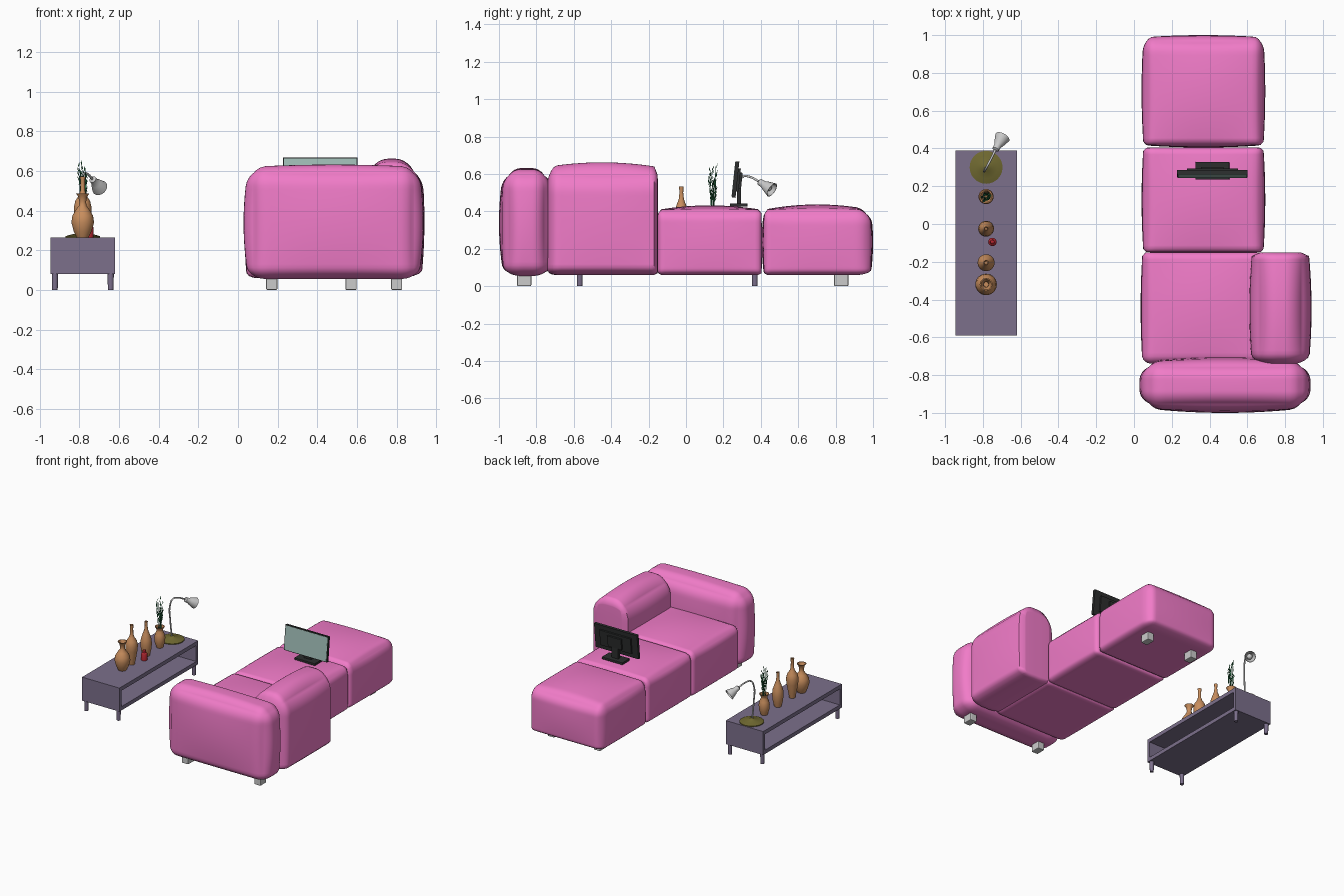
import bpy, bmesh, math, random
from mathutils import Vector, Matrix

if "Cube" in bpy.data.objects:
    bpy.data.objects.remove(bpy.data.objects["Cube"])

random.seed(4)


def mat(name, rgb):
    m = bpy.data.materials.new(name)
    m.diffuse_color = (*rgb, 1)
    m.use_nodes = True
    m.node_tree.nodes["Principled BSDF"].inputs["Base Color"].default_value = m.diffuse_color
    return m


PINK = mat("pink_fabric", (0.88, 0.2, 0.58))
WOOD = mat("mauve_wood", (0.2, 0.16, 0.26))
CLAY = mat("clay", (0.58, 0.27, 0.11))
OLIVE = mat("olive", (0.16, 0.14, 0.03))
DARK = mat("black_plastic", (0.025, 0.027, 0.027))
SCREEN = mat("screen", (0.36, 0.52, 0.48))
RED = mat("red_wax", (0.45, 0.02, 0.03))
GREEN = mat("leaf_green", (0.02, 0.17, 0.06))


def finish(bm, name, material=None, smooth=None):
    bmesh.ops.recalc_face_normals(bm, faces=bm.faces[:])
    me = bpy.data.meshes.new(name)
    bm.to_mesh(me)
    bm.free()
    ob = bpy.data.objects.new(name, me)
    bpy.context.collection.objects.link(ob)
    if material:
        me.materials.append(material)
    if smooth:
        bpy.ops.object.select_all(action='DESELECT')
        ob.select_set(True)
        bpy.context.view_layer.objects.active = ob
        bpy.ops.object.shade_smooth_by_angle(angle=math.radians(smooth))
    return ob


def box(name, lo, hi, material=None, bevel=0.0):
    lo, hi = Vector(lo), Vector(hi)
    bm = bmesh.new()
    bmesh.ops.create_cube(bm, size=1)
    for v in bm.verts:
        v.co = (lo + hi) / 2 + v.co * (hi - lo)
    if bevel:
        bmesh.ops.bevel(bm, geom=bm.edges[:], offset=bevel, segments=2, affect='EDGES', profile=0.5)
    return finish(bm, name, material)


def lathe(name, profile, loc, material=None, n=28, axis=None, smooth=40):
    """Revolve (radius, height) points; axis tilts the z direction."""
    bm = bmesh.new()
    rot = Vector((0, 0, 1)).rotation_difference(Vector(axis or (0, 0, 1))).to_matrix()
    rings = [[bm.verts.new(Vector(loc) + rot @ Vector((r * math.cos(2 * math.pi * i / n),
              r * math.sin(2 * math.pi * i / n), z))) for i in range(n)] for r, z in profile]
    for a, b in zip(rings, rings[1:]):
        for i in range(n):
            bm.faces.new((a[i], a[(i + 1) % n], b[(i + 1) % n], b[i]))
    bm.faces.new(rings[0])
    bm.faces.new(rings[-1])
    return finish(bm, name, material, smooth)


def tube(name, points, radius, material=None):
    cu = bpy.data.curves.new(name, 'CURVE')
    cu.dimensions = '3D'
    cu.bevel_depth, cu.bevel_resolution, cu.use_fill_caps = radius, 2, True
    cu.resolution_u = 6
    sp = cu.splines.new('BEZIER')
    sp.bezier_points.add(len(points) - 1)
    for bp, p in zip(sp.bezier_points, points):
        bp.co = p
        bp.handle_left_type = bp.handle_right_type = 'AUTO'
    ob = bpy.data.objects.new(name, cu)
    bpy.context.collection.objects.link(ob)
    if material:
        cu.materials.append(material)
    return ob


def cushion(name, lo, hi, rx, ry, rz, bulge):
    """Puffy rounded box; radii are (negative side, positive side) per axis."""
    lo, hi, bulge = Vector(lo), Vector(hi), Vector(bulge)
    rad = (rx, ry, rz)
    bm = bmesh.new()
    bmesh.ops.create_cube(bm, size=2)
    bmesh.ops.subdivide_edges(bm, edges=bm.edges[:], cuts=29, use_grid_fill=True)
    a, b = lo + bulge, hi - bulge
    a.z = lo.z
    for v in bm.verts:
        u = v.co.copy()
        c, d, r = Vector(), Vector(), Vector()
        for i in range(3):
            p = a[i] + (u[i] + 1) / 2 * (b[i] - a[i])
            c[i] = min(max(p, a[i] + rad[i][0]), b[i] - rad[i][1])
            r[i] = rad[i][0] if p < c[i] else rad[i][1]
            d[i] = (p - c[i]) / r[i]
        if d.length > 1e-6:
            d *= max(abs(k) for k in d) / d.length
        q = Vector([c[i] + d[i] * r[i] for i in range(3)])
        for i in range(3):
            if i == 2 and u.z < 0:
                continue
            j, k = (i + 1) % 3, (i + 2) % 3
            q[i] += u[i] * bulge[i] * (1 - u[j] ** 2) * (1 - u[k] ** 2)
        v.co = q
    return finish(bm, name, PINK, 60)


# Sofa cushions
S = 0.006
cushion("ottoman_seat", (0.04, 0.405, 0.06), (0.695, 1.0, 0.437),
        (0.05, 0.05), (S, 0.08), (0.03, 0.08), (0.01, 0.012, 0.028))
cushion("middle_seat", (0.04, -0.15, 0.06), (0.695, 0.405, 0.432),
        (0.05, 0.05), (S, S), (0.03, 0.06), (0.01, 0, 0.024))
cushion("corner_seat", (0.035, -0.74, 0.06), (0.69, -0.15, 0.432),
        (0.05, 0.05), (0.04, S), (0.03, 0.06), (0.01, 0, 0.024))
cushion("armrest", (0.61, -0.748, 0.06), (0.94, -0.15, 0.662),
        (0.13, 0.13), (0.06, S), (0.04, 0.14), (0.015, 0, 0.025))
cushion("backrest", (0.028, -1.0, 0.055), (0.935, -0.705, 0.632),
        (0.09, 0.09), (0.09, 0.09), (0.06, 0.1), (0.025, 0.025, 0.012))

# Sofa feet
for x, y in ((0.17, 0.83), (0.57, 0.83), (0.17, -0.865), (0.80, -0.865)):
    box("sofa_foot", (x - 0.028, y - 0.038, 0), (x + 0.028, y + 0.038, 0.075), bevel=0.006)

# Low open shelf table
X0, X1, Y0, Y1 = -0.945, -0.62, -0.59, 0.39
box("table_top", (X0, Y0, 0.235), (X1, Y1, 0.265), WOOD)
box("table_bottom", (X0, Y0, 0.08), (X1, Y1, 0.11), WOOD)
for y in (Y0, Y1 - 0.025):
    box("table_side", (X0, y, 0.11), (X1, y + 0.025, 0.235), WOOD)
for x in (X0 + 0.022, X1 - 0.022):
    for y in (Y0 + 0.022, Y1 - 0.022):
        lathe("table_leg", [(0.014, 0), (0.016, 0.08)], (x, y, 0), WOOD, 16)

# Vases
T = 0.265
VX = -0.783
lathe("round_vase", [(0.03, 0), (0.045, 0.03), (0.057, 0.075), (0.052, 0.11), (0.034, 0.14), (0.019, 0.16),
      (0.017, 0.18), (0.022, 0.205), (0.034, 0.222), (0.028, 0.222), (0.014, 0.195), (0.013, 0.16)],
      (VX, -0.32, T), CLAY)
lathe("tall_vase", [(0.022, 0), (0.03, 0.04), (0.042, 0.11), (0.045, 0.15), (0.037, 0.185), (0.02, 0.21),
      (0.012, 0.235), (0.011, 0.28), (0.014, 0.308), (0.01, 0.308), (0.008, 0.25)], (VX, -0.205, T), CLAY)
lathe("bottle_vase", [(0.026, 0), (0.036, 0.04), (0.042, 0.09), (0.038, 0.13), (0.025, 0.17), (0.014, 0.2),
      (0.01, 0.235), (0.012, 0.267), (0.008, 0.267), (0.006, 0.22)], (VX, -0.025, T), CLAY)
lathe("plant_vase", [(0.024, 0), (0.036, 0.035), (0.04, 0.075), (0.034, 0.105), (0.024, 0.128), (0.023, 0.14),
      (0.036, 0.162), (0.03, 0.162), (0.019, 0.14), (0.018, 0.12)], (VX, 0.145, T), CLAY)

# Plant sprigs: thin stems with small pointed leaves
bm = bmesh.new()
for s in range(9):
    ang = s * 2.4
    base = Vector((VX, 0.145, 0.39)) + 0.008 * Vector((math.cos(ang), math.sin(ang), 0))
    tip = Vector((VX, 0.145, random.uniform(0.54, 0.64)))
    tip += random.uniform(0.012, 0.03) * Vector((math.cos(ang), math.sin(ang), 0))
    M = Matrix.Translation((base + tip) / 2) @ (tip - base).to_track_quat('Z', 'Y').to_matrix().to_4x4()
    bmesh.ops.create_cone(bm, cap_ends=True, segments=5, radius1=0.002, radius2=0.001,
                          depth=(tip - base).length, matrix=M)
    for k in range(7):
        p = base.lerp(tip, 0.35 + 0.1 * k)
        la = random.uniform(0, 6.28)
        out = Vector((math.cos(la) * 0.4, math.sin(la) * 0.4, 1)).normalized()
        side = out.cross(Vector((math.cos(la), math.sin(la), 0))).normalized() * 0.004
        bm.faces.new([bm.verts.new(q) for q in (p, p + out * 0.015 + side, p + out * 0.032, p + out * 0.015 - side)])
finish(bm, "plant", GREEN)

# Candle
lathe("candle", [(0.022, 0), (0.022, 0.05), (0.019, 0.055), (0.012, 0.06), (0.011, 0.075), (0.004, 0.08)],
      (-0.75, -0.095, T), RED, 20)

# Desk lamp
lathe("lamp_base", [(0.087, 0), (0.087, 0.006), (0.06, 0.014), (0.02, 0.022), (0.01, 0.03)],
      (-0.783, 0.3, T), OLIVE, 40)
HEAD = (-0.735, 0.39, 0.56)
tube("lamp_neck", [(-0.783, 0.3, T), (-0.79, 0.285, 0.42), (-0.79, 0.283, 0.54), (-0.778, 0.305, 0.586),
     (-0.757, 0.345, 0.583), HEAD], 0.006)
lathe("lamp_shade", [(0.01, 0), (0.018, 0.006), (0.02, 0.035), (0.026, 0.045), (0.041, 0.092),
      (0.038, 0.092), (0.022, 0.048), (0.012, 0.046)], HEAD, None, 28, (0.42, 0.76, -0.5))
lathe("lamp_bulb", [(0.01, 0.04), (0.019, 0.055), (0.021, 0.068), (0.014, 0.08), (0.003, 0.084)],
      HEAD, None, 20, (0.42, 0.76, -0.5))

# Monitor, leaning back slightly about its centre
panel = [box("monitor_frame", (-0.187, -0.01, -0.097), (0.187, 0.01, 0.097), DARK),
         box("monitor_screen", (-0.182, -0.012, -0.092), (0.182, -0.009, 0.092), SCREEN),
         box("monitor_back", (-0.135, 0.01, -0.062), (0.135, 0.022, 0.062), DARK),
         box("monitor_mount", (-0.06, 0.022, -0.045), (0.06, 0.034, 0.04), DARK)]
for ob in panel:
    ob.location = (0.415, 0.265, 0.57)
    ob.rotation_euler = (math.radians(-6), 0, 0)
box("monitor_stand", (0.385, 0.274, 0.435), (0.445, 0.294, 0.56), DARK)
box("monitor_base", (0.325, 0.235, 0.425), (0.505, 0.328, 0.443), DARK, 0.003)
